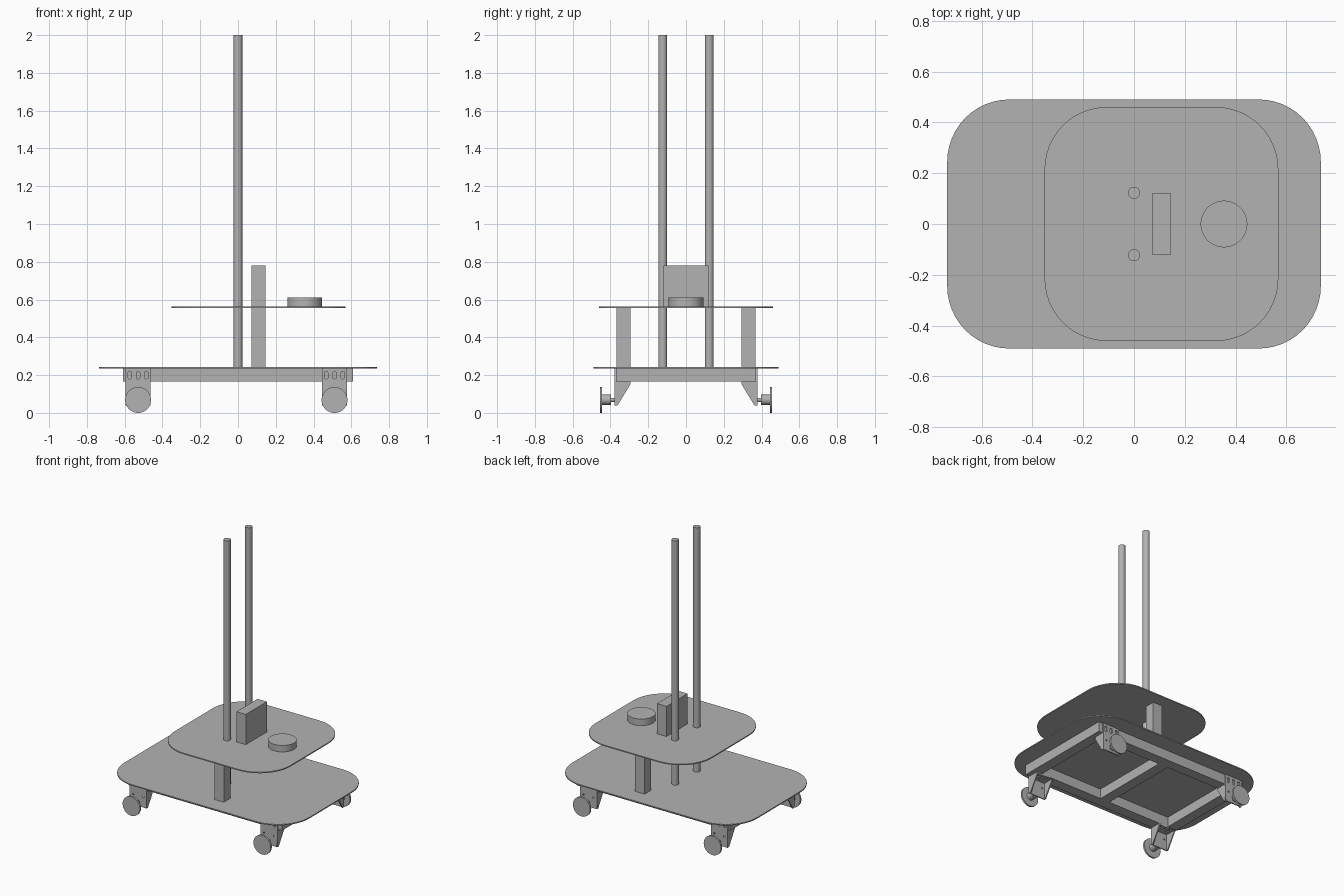
import bpy, bmesh
from math import pi, sin, cos
from mathutils import Matrix, Vector

cube = bpy.data.objects.get("Cube")
if cube:
    bpy.data.objects.remove(cube, do_unlink=True)

grey = bpy.data.materials.new("plain_grey")
grey.use_nodes = True
colour = (0.45, 0.45, 0.45, 1)
grey.diffuse_color = colour
grey.node_tree.nodes["Principled BSDF"].inputs["Base Color"].default_value = colour

# Orientations of flat sheets: lying, facing the front, facing the side
FLAT = Matrix.Identity(4)
FRONT = Matrix.Rotation(pi / 2, 4, 'X')
SIDE = Matrix(((0, 0, 1, 0), (1, 0, 0, 0), (0, 1, 0, 0), (0, 0, 0, 1)))


def finish(name, bm, smooth=False):
    bmesh.ops.recalc_face_normals(bm, faces=bm.faces)
    mesh = bpy.data.meshes.new(name)
    bm.to_mesh(mesh)
    bm.free()
    mesh.materials.clear()
    mesh.materials.append(grey)
    obj = bpy.data.objects.new(name, mesh)
    bpy.context.collection.objects.link(obj)
    if smooth:
        bpy.ops.object.select_all(action='DESELECT')
        obj.select_set(True)
        bpy.context.view_layer.objects.active = obj
        bpy.ops.object.shade_smooth_by_angle(angle=pi / 6)
    return obj


def box(name, low, high):
    low, high = Vector(low), Vector(high)
    bm = bmesh.new()
    bmesh.ops.create_cube(bm, size=1, matrix=Matrix.Translation((low + high) / 2)
                          @ Matrix.Diagonal((*(high - low), 1)))
    return finish(name, bm)


def cylinder(name, centre, radius, depth, turn=FLAT, sides=48):
    bm = bmesh.new()
    bmesh.ops.create_cone(bm, cap_ends=True, segments=sides, radius1=radius, radius2=radius,
                          depth=depth, matrix=Matrix.Translation(centre) @ turn)
    return finish(name, bm, True)


def rounded(cx, cy, hx, hy, r, steps=12):
    """Rounded rectangle outline."""
    pts = []
    for k, (sx, sy) in enumerate(((1, 1), (-1, 1), (-1, -1), (1, -1))):
        for i in range(steps + 1):
            a = (k + i / steps) * pi / 2
            pts.append((cx + sx * (hx - r) + r * cos(a), cy + sy * (hy - r) + r * sin(a)))
    return pts


def sheet(name, loops, centre, thickness, turn=FLAT, smooth=False):
    """Flat sheet from an outer outline followed by hole outlines."""
    curve = bpy.data.curves.new(name, 'CURVE')
    curve.dimensions = '2D'
    curve.fill_mode = 'BOTH'
    curve.extrude = thickness / 2
    for pts in loops:
        spline = curve.splines.new('POLY')
        spline.points.add(len(pts) - 1)
        for point, (u, v) in zip(spline.points, pts):
            point.co = (u, v, 0, 1)
        spline.use_cyclic_u = True
    temp = bpy.data.objects.new(name, curve)
    bpy.context.collection.objects.link(temp)
    mesh = bpy.data.meshes.new_from_object(temp.evaluated_get(bpy.context.evaluated_depsgraph_get()))
    bpy.data.objects.remove(temp, do_unlink=True)
    bm = bmesh.new()
    bm.from_mesh(mesh)
    bpy.data.meshes.remove(mesh)
    bmesh.ops.remove_doubles(bm, verts=bm.verts, dist=0.0001)
    bmesh.ops.transform(bm, verts=bm.verts, matrix=Matrix.Translation(centre) @ turn)
    return finish(name, bm, smooth)


# Decks
sheet("lower_deck", [rounded(0, 0, 0.735, 0.49, 0.245)], (0, 0, 0.24), 0.008, smooth=True)
sheet("upper_deck", [rounded(0, 0, 0.46, 0.46, 0.245)], (0.108, 0, 0.559), 0.008, smooth=True)

# Frame under the lower deck
bar = 0.075
for s, side in ((-1, "front"), (1, "back")):
    y = s * (0.37 - bar / 2)
    box(side + "_rail", (-0.61, y - bar / 2, 0.165), (0.61, y + bar / 2, 0.236))
for x, label in ((-0.61 + bar / 2, "right_end"), (0, "middle"), (0.61 - bar / 2, "left_end")):
    box(label + "_crossbar", (x - bar / 2, bar - 0.37, 0.165), (x + bar / 2, 0.37 - bar, 0.236))

# Deck supports, upright case, round sensor and tall poles
for s, side in ((-1, "front"), (1, "back")):
    y = s * 0.332
    box(side + "_deck_support", (0.071, y - 0.037, 0.244), (0.146, y + 0.037, 0.555))
    cylinder(side + "_pole", (0, s * 0.123, 1.122), 0.0235, 1.756, sides=32)
box("upright_case", (0.071, -0.12, 0.563), (0.146, 0.12, 0.78))
cylinder("round_sensor", (0.354, 0, 0.5865), 0.092, 0.047)

# Motor brackets and wheels
half = 0.067
for x, end in ((-0.529, "right"), (0.511, "left")):
    for s, side in ((-1, "front"), (1, "back")):
        name = side + "_" + end
        slots = [rounded(u, 0.2, 0.009, 0.02, 0.0085, 5) for u in (-0.044, 0, 0.044)]
        holes = [rounded(u, 0.115, 0.006, 0.006, 0.0059, 4) for u in (-0.04, 0.04)]
        plate = [(-half, 0.04), (half, 0.04), (half, 0.236), (-half, 0.236)]
        sheet(name + "_bracket_plate", [plate] + slots + holes, (x, s * 0.374, 0), 0.008, FRONT)
        flange = [(-half, 0.295), (half, 0.295), (half, 0.37), (-half, 0.37)]
        holes = [rounded(u, 0.33, 0.007, 0.018, 0.0069, 4) for u in (-0.035, 0, 0.035)]
        sheet(name + "_bracket_flange",
              [[(u, s * v) for u, v in loop] for loop in [flange] + holes], (x, 0, 0.161), 0.008)
        gusset = [(0.378, 0.04), (0.362, 0.04), (0.295, 0.15), (0.295, 0.165), (0.378, 0.165)]
        for t in (-1, 1):
            sheet(name + "_gusset", [[(s * u, v) for u, v in gusset]],
                  (x + t * (half - 0.004), 0, 0), 0.008, SIDE)
        cylinder(name + "_axle", (x, s * 0.405, 0.069), 0.011, 0.07, FRONT, 24)
        cylinder(name + "_hub", (x, s * 0.42, 0.07), 0.027, 0.048, FRONT, 32)
        cylinder(name + "_wheel", (x, s * 0.45, 0.0685), 0.0685, 0.013, FRONT)
